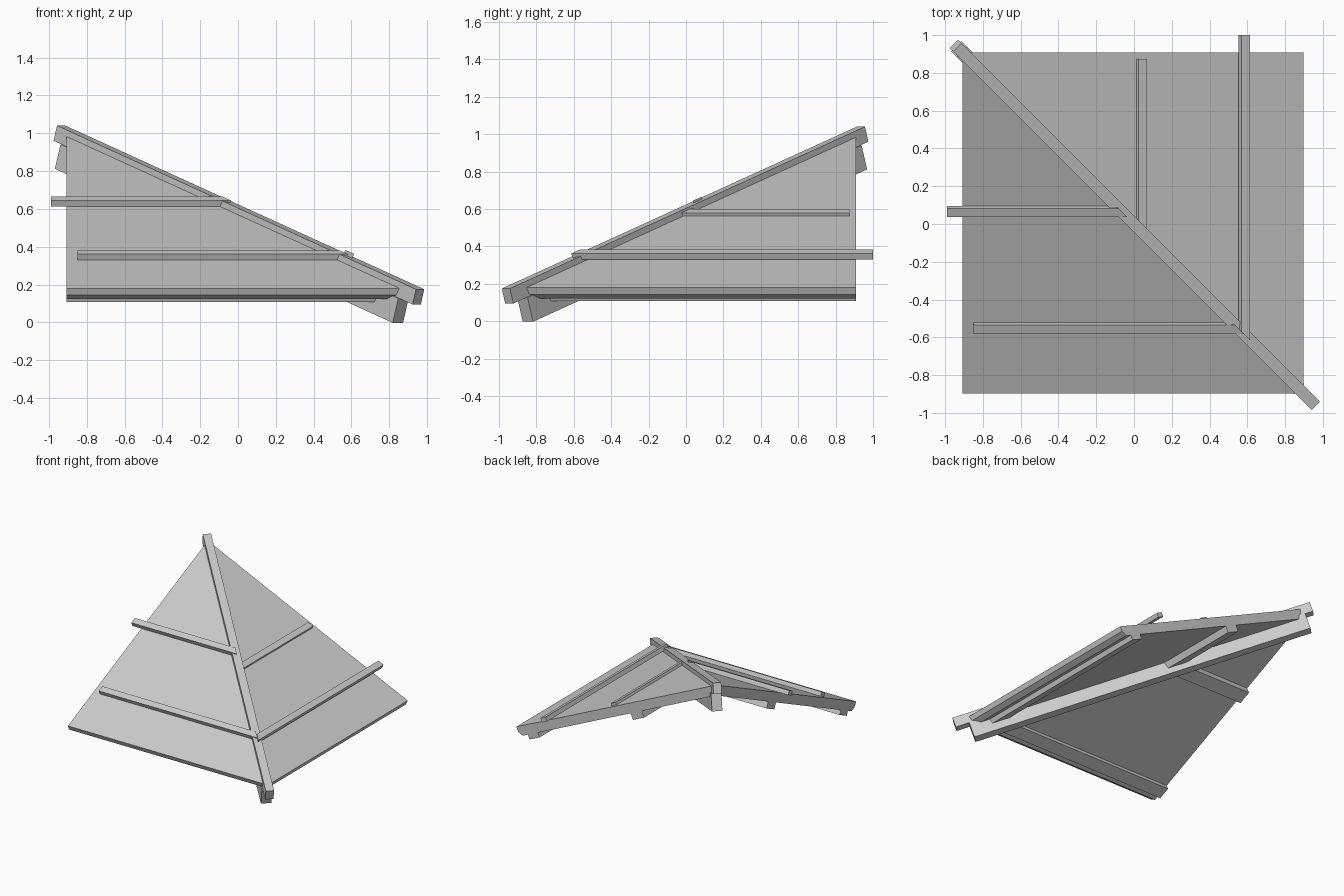
import bpy, bmesh, math
from mathutils import Vector

if "Cube" in bpy.data.objects:
    bpy.data.objects.remove(bpy.data.objects["Cube"])

grey = bpy.data.materials.new("plain_grey")
grey.use_nodes = True
grey.diffuse_color = (0.6, 0.6, 0.6, 1)
grey.node_tree.nodes["Principled BSDF"].inputs["Base Color"].default_value = (0.6, 0.6, 0.6, 1)

EAVE, EAVE_Z, GABLE = 0.897, 0.18, 0.908
PITCH = math.atan(0.456)
COS, SIN = math.cos(PITCH), math.sin(PITCH)


def prism(name, ring_a, ring_b):
    """Solid between two matching outlines."""
    bm = bmesh.new()
    a = [bm.verts.new(p) for p in ring_a]
    b = [bm.verts.new(p) for p in ring_b]
    bm.faces.new(a)
    bm.faces.new(b[::-1])
    for i in range(len(a)):
        j = (i + 1) % len(a)
        bm.faces.new((a[i], b[i], b[j], a[j]))
    bmesh.ops.recalc_face_normals(bm, faces=bm.faces)
    mesh = bpy.data.meshes.new(name)
    bm.to_mesh(mesh)
    bm.free()
    mesh.materials.append(grey)
    obj = bpy.data.objects.new(name, mesh)
    bpy.context.collection.objects.link(obj)
    return obj


def course(name, profile, end, left_slope):
    """Profile (along slope, above slope) run from the outer end to the hip mitre."""
    outer, mitre = [], []
    for s, n in profile:
        y = -EAVE + s * COS - n * SIN
        z = EAVE_Z + s * SIN + n * COS
        outer.append((-end, y, z))
        mitre.append((-y, y, z))
    if left_slope:
        outer = [(-y, -x, z) for x, y, z in outer]
        mitre = [(-y, -x, z) for x, y, z in mitre]
    prism(name, outer, mitre)


def box(s, n, width, height):
    return [(s, n), (s + width, n), (s + width, n + height), (s, n + height)]


# Roof panels with chamfered eaves, and the beams beneath them
top = (EAVE + GABLE - 0.004) / COS
THICK = 0.077
under = top - THICK * math.tan(PITCH)
panel = [(0, 0), (0, -0.04), (0.03, -THICK), (under, -THICK), (top, 0)]
for left_slope, side in ((False, "front"), (True, "left")):
    course(side + "_roof_panel", panel, GABLE, left_slope)
    course(side + "_eave_beam", box(0.08, -0.115, 0.1, 0.045), GABLE, left_slope)
    course(side + "_middle_beam", box(1.1, -0.13, 0.11, 0.06), GABLE, left_slope)

# Battens lying on the slopes
course("front_lower_batten", box(0.362, -0.002, 0.05, 0.035), 0.85, False)
course("front_upper_batten", box(1.042, 0.0, 0.05, 0.035), 0.99, False)
course("left_lower_batten", box(0.333, 0.013, 0.05, 0.035), 1.0, True)
course("left_upper_batten", box(0.92, -0.002, 0.05, 0.022), 0.873, True)

# Hip cap and the deeper rafter below it
across = Vector((1, 1, 0)).normalized()
along = Vector((1, -1, -0.456)).normalized()
normal = across.cross(along).normalized()
if normal.z < 0:
    normal = -normal
crest = Vector((0, 0, 0.614))


def hip_timber(name, x_high, x_low, width, n_top, n_bottom):
    rings = []
    for x in (x_high, x_low):
        base = crest + Vector((x, -x, -0.456 * x))
        rings.append([base + across * w * width / 2 + normal * n
                      for w, n in ((-1, n_top), (1, n_top), (1, n_bottom), (-1, n_bottom))])
    prism(name, *rings)


hip_timber("hip_cap", -0.935, 0.963, 0.062, 0, -0.084)
hip_timber("hip_rafter", -0.893, 0.893, 0.078, -0.084, -0.22)
